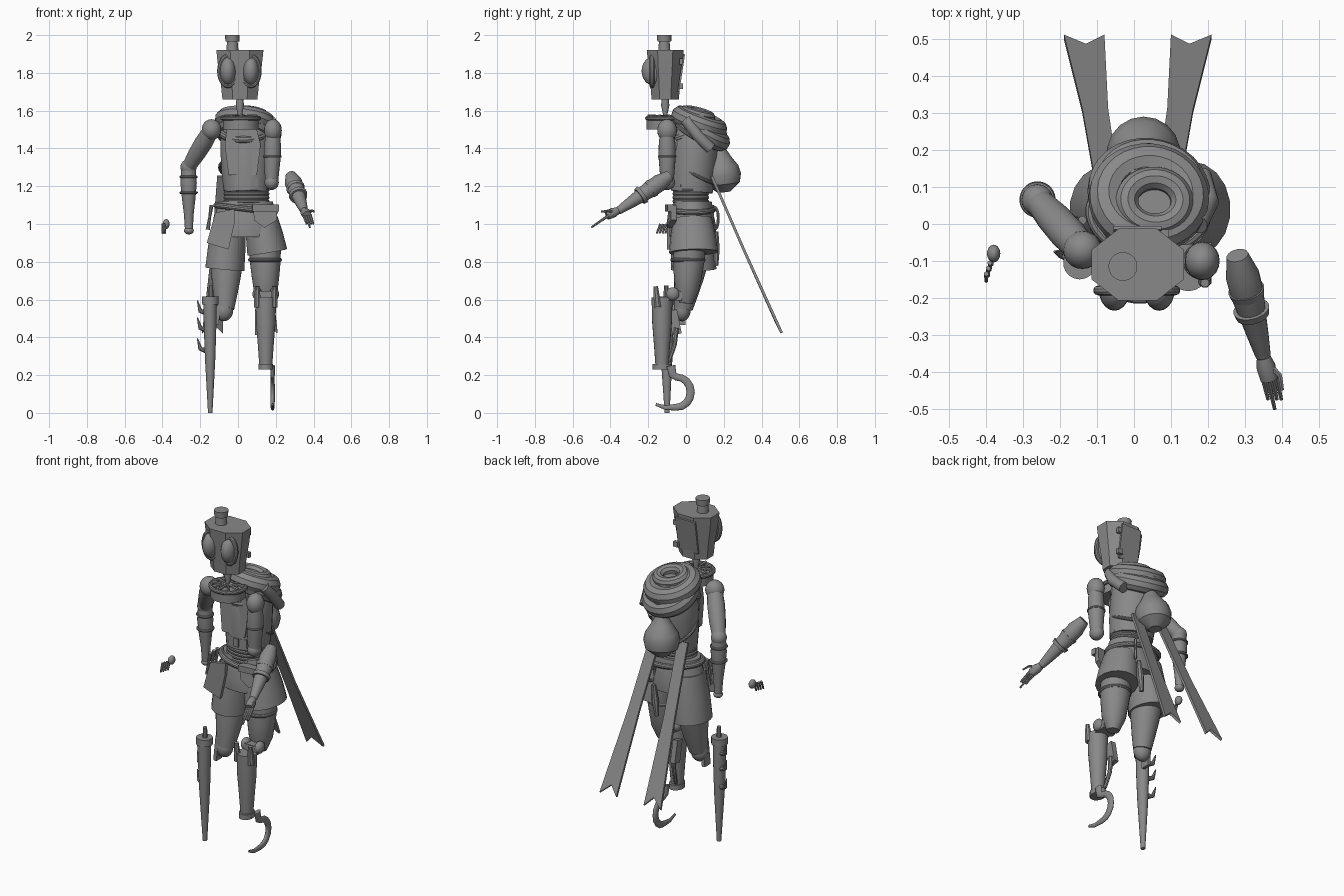
import bpy, bmesh, math
from mathutils import Vector, Matrix, Euler

cube = bpy.data.objects.get("Cube")
if cube:
    bpy.data.objects.remove(cube)

tone = (.25, .25, .25, 1)
grey = bpy.data.materials.new("plain grey")
grey.use_nodes = True
grey.diffuse_color = tone
grey.node_tree.nodes["Principled BSDF"].inputs["Base Color"].default_value = tone
parts = []
quarter = math.pi / 2


def finish(name, bm):
    bmesh.ops.recalc_face_normals(bm, faces=bm.faces[:])
    mesh = bpy.data.meshes.new(name)
    bm.to_mesh(mesh)
    bm.free()
    mesh.materials.append(grey)
    part = bpy.data.objects.new(name, mesh)
    bpy.context.collection.objects.link(part)
    parts.append(part)


def skin(name, loops, closed=False):
    """Bridge neighbouring loops, then cap the ends or join them."""
    bm = bmesh.new()
    rows = [[bm.verts.new(point) for point in loop] for loop in loops]
    count = len(rows[0])
    following = rows[1:] + (rows[:1] if closed else [])
    for low, high in zip(rows, following):
        for i in range(count):
            j = (i + 1) % count
            bm.faces.new((low[i], low[j], high[j], high[i]))
    if not closed:
        bm.faces.new(rows[0])
        bm.faces.new(rows[-1])
    finish(name, bm)


def circle(sides):
    angles = [math.tau * (i + .5) / sides for i in range(sides)]
    return [(math.cos(angle), math.sin(angle)) for angle in angles]


def sample(values, t):
    place = t * (len(values) - 1)
    i = min(int(place), len(values) - 2)
    return values[i] * (1 - place + i) + values[i + 1] * (place - i)


def sweep(name, points, radii, depth=1, sides=18):
    """Round section along a path, with radii spread evenly over it."""
    points = [Vector(point) for point in points]
    last = max(len(points), len(radii)) - 1
    centres = [sample(points, i / last) for i in range(last + 1)]
    loops = []
    for i, centre in enumerate(centres):
        along = (centres[min(i + 1, last)] - centres[max(i - 1, 0)]).normalized()
        across = (Vector((1, 0, 0)) - along * along.x).normalized()
        front = along.cross(across) * depth
        radius = sample(radii, i / last)
        loops.append([centre + (across * c + front * s) * radius for c, s in circle(sides)])
    skin(name, loops)


def placed(name, make, centre, scale, turn, **settings):
    bm = bmesh.new()
    make(bm, **settings)
    bm.transform(Matrix.LocRotScale(Vector(centre), Euler(turn), Vector(scale)))
    finish(name, bm)


def ball(name, centre, scale):
    placed(name, bmesh.ops.create_uvsphere, centre, scale, (0, 0, 0),
           u_segments=20, v_segments=12, radius=1)


def box(name, centre, scale, turn=(0, 0, 0)):
    placed(name, bmesh.ops.create_cube, centre, scale, turn, size=1)


def ring(name, centre, width, length, tube, turn=(0, 0, 0)):
    frame = Matrix.LocRotScale(Vector(centre), Euler(turn), None)
    skin(name, [[frame @ Vector((c * (width + tube * u), s * (length + tube * u), tube * v))
                 for u, v in circle(10)] for c, s in circle(32)], closed=True)


def plate(name, outline, thickness):
    skin(name, [outline, [Vector(point) + Vector(thickness) for point in outline]])


def level(centre, low, high):
    """Two points, one above the other."""
    x, y = centre
    return [(x, y, low), (x, y, high)]


# Head, chimney and eyes
head = (.01, -.11)
chimney = (-.03, -.115)
sweep("head", level(head, 1.66, 1.92), [.1, .11, .125, .135], depth=.78, sides=8)
sweep("chimney", level(chimney, 1.9, 1.97), [.034, .028], sides=24)
sweep("chimney_rim", level(chimney, 1.965, 2), [.037, .039], sides=24)
for side, x in (("right", -.053), ("left", .068)):
    ball(side + "_eye", (x, -.175, 1.81), (.043, .06, .075))
    ring(side + "_eye_rim", (x, -.18, 1.81), .045, .078, .013, (quarter, 0, 0))
box("head_back_panel", (.01, -.025, 1.8), (.13, .01, .2), (-.15, 0, 0))
for z in (1.73, 1.86):
    box("panel_hinge", (.08, -.025, z), (.03, .02, .03))
sweep("neck", level(head, 1.5, 1.67), [.013, .013, .013, .022, .018])

# Spoked collar below the neck
collar = (.015, -.115)
sweep("collar_base", level(collar, 1.5, 1.55), [.095, .095], sides=28)
ring("collar_rim", (*collar, 1.56), .097, .09, .012)
for c, s in circle(10):
    hub = Vector((*collar, 1.57))
    sweep("collar_spoke", [hub, hub + Vector((c, s, 0)) * .09], [.006, .01], sides=6)

# Torso, bib and corrugated waist
sweep("torso", [(.045, .03, 1.17), (.035, .06, 1.57)], [.12, .13, .133, .13, .1],
      depth=.93, sides=28)
sweep("waist_tube", level((.045, .025), 1.06, 1.2), [.11, .11], depth=.8)
for i in range(5):
    ring("waist_ring", (.045, .025, 1.1 + i * .02), .11, .085, .012)
plate("chest_bib", [(-.05, -.08, 1.26), (.1, -.08, 1.26), (.12, -.07, 1.42),
                    (.1, -.07, 1.5), (-.06, -.07, 1.5), (-.07, -.07, 1.42)], (0, .04, 0))
ring("chest_drape", (.03, .03, 1.48), .11, .1, .02, (.35, 0, 0))
for i in range(5):
    bend = i - 2
    box("bib_scallop", (.045 + bend * .043, -.08 + bend * bend * .012, 1.22),
        (.034, .015, .05), (0, 0, bend * .3))
ring("shoulder_strap", (.035, .06, 1.28), .134, .13, .009, (-.5, .2, 0))

# Draped hood, back bag and scarf tails
ring("hood_collar", (.04, .07, 1.54), .115, .105, .05, (-.35, .12, 0))
ring("hood_fold", (.04, .085, 1.49), .12, .115, .048, (-.5, .15, 0))
ring("hood_inner", (.055, .06, 1.58), .075, .065, .032, (-.25, .1, 0))
sweep("hood_drape", [(.17, 0, 1.55), (.2, .06, 1.47), (.18, .13, 1.4)], [.03, .03])
sweep("back_bag", [(.02, .2, 1.17), (.04, .17, 1.48)],
      [.035, .09, .1, .09, .06, .035, .028, .05])
for side, sign in (("right", -1), ("left", 1)):
    def tail(offset, y, z):
        return (.01 + sign * offset, y, z)
    plate(side + "_scarf_tail",
          [tail(.055, .13, 1.25), tail(.12, .13, 1.25), tail(.15, .3, .86),
           tail(.2, .5, .42), tail(.14, .475, .47), tail(.09, .5, .42), tail(.08, .3, .86)],
          (0, .013, .006))

# Shorts, belt and pockets
sweep("hips", level((.04, .035), .93, 1.12), [.175, .178, .158, .145], depth=.7, sides=28)
sweep("left_shorts_leg", [(.155, .04, .85), (.125, .035, 1.03)], [.108, .1, .085], depth=1.2)
sweep("right_shorts_leg", [(-.07, .04, .76), (-.045, .035, 1.03)], [.105, .1, .085], depth=1.15)
ring("belt", (.04, .035, 1.08), .158, .112, .015, (0, .12, 0))
plate("apron_flap", [(-.165, -.09, .9), (-.05, -.1, .865), (-.015, -.1, 1.02),
                     (-.02, -.09, 1.08), (-.12, -.09, 1.06)], (0, .02, 0))
plate("left_pocket", [(.085, -.1, 1.02), (.14, -.1, .98), (.205, -.08, 1.02),
                      (.21, -.08, 1.1), (.08, -.09, 1.1)], (0, .03, 0))
box("left_pocket_flap", (.146, -.09, 1.085), (.14, .03, .035), (0, 0, .1))
for i in range(3):
    y = -.06 + i * .035
    sweep("belt_tool", [(-.14, y, 1.1), (-.16, y, .97)], [.012, .008, .012], sides=8)
ring("rope_loop", (.12, .155, 1.03), .02, .055, .008, (quarter, 0, .9))
sweep("hanging_rope", [(.1, .16, .96), (.08, .16, .78)], [.012, .02, .012], sides=8)

# Thighs and knees
sweep("left_thigh", [(.143, .02, .88), (.148, 0, .58)], [.085, .083, .075, .065, .035])
ring("thigh_band", (.143, .01, .81), .08, .084, .01)
sweep("right_thigh", [(-.06, .03, .8), (-.07, -.015, .55)], [.088, .078, .065, .05])
ball("right_knee", (-.075, -.02, .545), (.05, .045, .06))
box("right_knee_guard", (-.105, -.03, .54), (.02, .055, .15), (0, .1, 0))

# Left shin, piston and hooked foot
shin = (.147, -.127)
sweep("left_shin", level(shin, .24, .61), [.034, .043, .053, .055])
sweep("ankle_ring", level(shin, .23, .26), [.04, .04], depth=1.25)
for sign in (-1, 1):
    x = shin[0] + sign * .045
    sweep("shin_bracket", [(x, -.15, .56), (x, -.16, .67)], [.02, .018, .012], sides=8)
    ball("knee_bolt", (x, -.07, .63), (.025, .035, .035))
box("knee_link", (.15, -.06, .62), (.09, .08, .05))
sweep("shin_piston", [(.12, -.05, .45), (.12, -.06, .36), (.13, -.09, .27)], [.014, .01], sides=8)
box("piston_bracket", (.105, -.06, .48), (.03, .05, .13), (.2, 0, 0))
bend = [(.183, -.05 + .075 * math.sin(a), .11 + .08 * math.cos(a))
        for a in (math.pi * i / 8 for i in range(9))]
sweep("hook_foot", [(.183, -.08, .25), (.183, -.07, .2), *bend,
                    (.183, -.11, .028), (.183, -.16, .045)],
      [.013, .01, .012, .012, .011, .004], depth=1.8)

# Right peg leg with side thorns
sweep("peg_leg", [(-.147, -.1, 0), (-.148, -.105, .58)], [.012, .02, .028, .033, .036], depth=1.1)
sweep("peg_cap", level((-.147, -.105), .575, .615), [.045, .045])
sweep("peg_stud", level((-.143, -.105), .6, .675), [.014, .012], sides=10)
for z in (.33, .44, .53):
    sweep("peg_thorn", [(-.17, -.09, z), (-.2, -.08, z + .01), (-.215, -.075, z + .065)],
          [.016, .012, .003], sides=8)

# Right arm
shoulder = Vector((-.14, -.07, 1.5))
elbow = Vector((-.262, .065, 1.3))
wrist = Vector((-.26, .07, .965))
ball("right_shoulder", shoulder, (.052, .052, .055))
sweep("right_upper_arm", [shoulder, elbow], [.042, .048, .045, .036])
ball("right_elbow", elbow, (.043, .043, .043))
sweep("right_forearm", [elbow, wrist], [.038, .044, .036, .026, .021])
for t in (.15, .4):
    ring("right_arm_band", elbow.lerp(wrist, t), .042, .042, .007)
ball("right_wrist", wrist, (.026, .026, .02))

# Separate right hand
ball("right_palm", (-.38, -.08, 1), (.018, .024, .026))
for i in range(4):
    knuckle = Vector((-.385 - .005 * i, -.09 - .015 * i, 1))
    sweep("right_finger", [knuckle, knuckle + Vector((0, -.02, -.05))], [.007, .005], sides=6)

# Left arm
shoulder = Vector((.185, -.1, 1.495))
elbow = Vector((.178, -.1, 1.22))
ball("left_shoulder", shoulder, (.047, .052, .06))
sweep("left_upper_arm", [shoulder, elbow], [.036, .044, .046, .04, .035])
ring("left_arm_band", shoulder.lerp(elbow, .5), .044, .044, .006)
ball("left_elbow", elbow, (.038, .042, .04))

# Separate left forearm and hand
elbow = Vector((.28, -.085, 1.255))
wrist = Vector((.348, -.35, 1.075))
palm = Vector((.366, -.42, 1.045))
sweep("left_forearm", [elbow, wrist], [.03, .046, .045, .037, .03, .022])
for t in (.35, .55):
    sweep("forearm_band", [elbow.lerp(wrist, t), elbow.lerp(wrist, t + .06)], [.05, .046])
ball("left_wrist", wrist, (.022, .022, .022))
sweep("left_palm", [wrist, palm], [.016, .026, .024])
for i in range(4):
    knuckle = palm + Vector((.012 * i - .018, .01, 0))
    reach = 1.4 if i == 1 else 1
    sweep("left_finger", [knuckle, knuckle + Vector((.015, -.065, -.045)) * reach],
          [.008, .005], sides=6)
sweep("left_thumb", [(.37, -.385, 1.065), (.395, -.41, 1.07), (.402, -.45, 1.065)],
      [.009, .005], sides=6)

# Soft shading with crisp edges
bpy.ops.object.select_all(action='DESELECT')
for part in parts:
    part.select_set(True)
bpy.context.view_layer.objects.active = parts[0]
bpy.ops.object.shade_smooth_by_angle(angle=math.radians(35))
